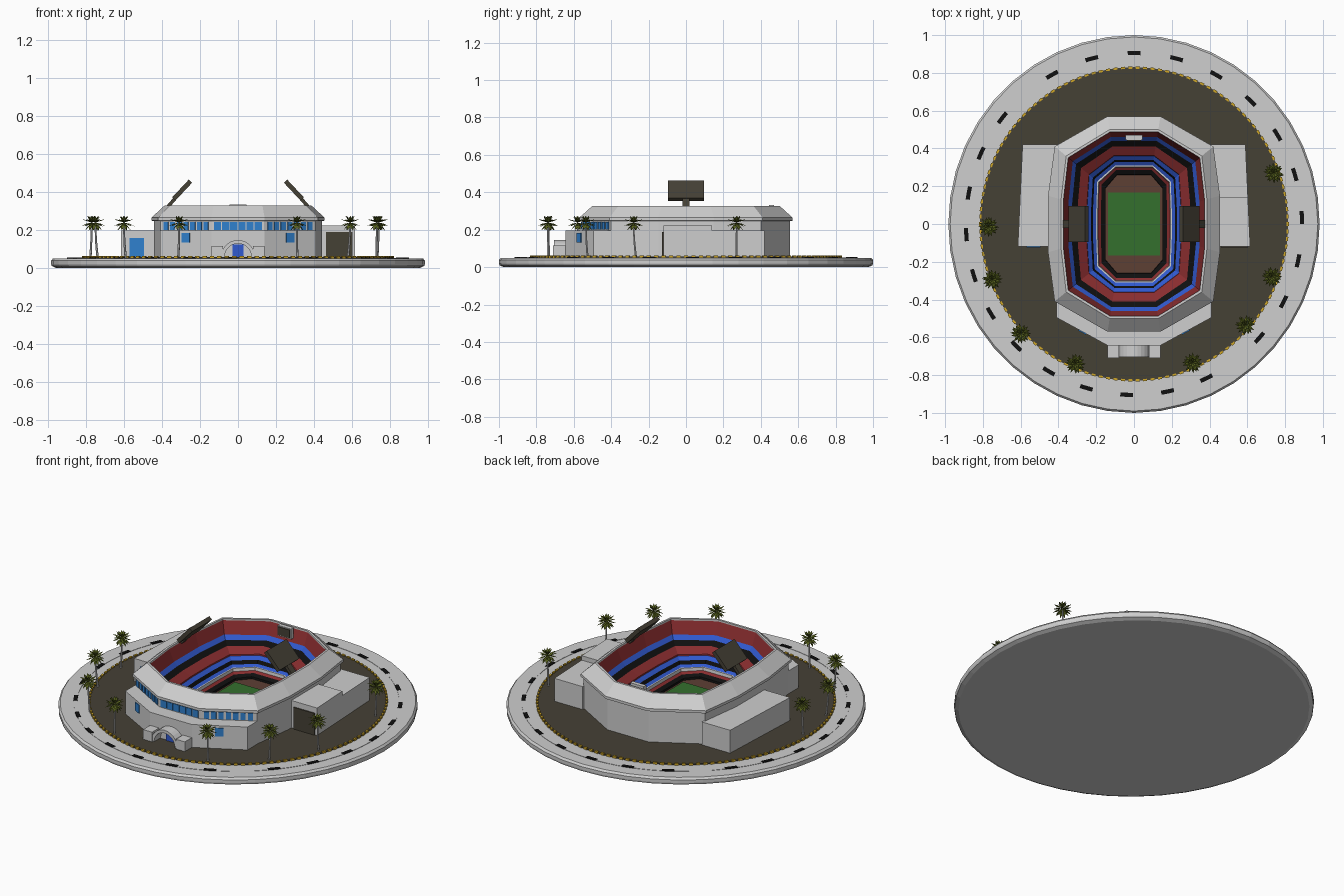
import bpy, bmesh, math, random
from mathutils import Vector

if "Cube" in bpy.data.objects:
    bpy.data.objects.remove(bpy.data.objects["Cube"])

random.seed(3)

def mat(name, *c):
    m = bpy.data.materials.new(name)
    m.diffuse_color = (*c, 1)
    m.use_nodes = True
    m.node_tree.nodes["Principled BSDF"].inputs["Base Color"].default_value = m.diffuse_color
    return m

GREY = mat("light_grey", .62, .62, .62)
ASPH = mat("asphalt_brown", .060, .052, .036)
BLACK = mat("black", .005, .005, .005)
YEL = mat("yellow", .62, .38, .02)
GLASS = mat("window_blue", .03, .22, .62)
BLUE = mat("seat_blue", .03, .10, .62)
RED = mat("seat_red", .25, .026, .028)
GREEN = mat("grass_green", .034, .16, .027)
DIRT = mat("dirt_brown", .11, .05, .034)
LEAF = mat("palm_olive", .09, .115, .012)

def finish(name, bm, mats, recalc=True):
    if recalc:
        bmesh.ops.recalc_face_normals(bm, faces=bm.faces)
    me = bpy.data.meshes.new(name)
    bm.to_mesh(me)
    bm.free()
    for m in mats:
        me.materials.append(m)
    ob = bpy.data.objects.new(name, me)
    bpy.context.collection.objects.link(ob)
    return ob

def add_loft(bm, rings, idx=None, cap0=0, cap1=0):
    """Closed loft through rings of 3D points; idx = material per segment."""
    vs = [[bm.verts.new(p) for p in r] for r in rings]
    n = len(vs[0])
    for k in range(len(vs) - 1):
        for i in range(n):
            j = (i + 1) % n
            f = bm.faces.new((vs[k][i], vs[k][j], vs[k + 1][j], vs[k + 1][i]))
            f.material_index = idx[k] if idx else 0
    bm.faces.new(vs[0]).material_index = cap0
    bm.faces.new(vs[-1]).material_index = cap1

def add_prism(bm, pts, z0, z1):
    add_loft(bm, [[(x, y, z) for x, y in pts] for z in (z0, z1)])

def prism(name, pts, z0, z1, m):
    bm = bmesh.new()
    add_prism(bm, pts, z0, z1)
    return finish(name, bm, [m])

def rect(x0, x1, y0, y1):
    return [(x0, y0), (x1, y0), (x1, y1), (x0, y1)]

def ellipse(s, z, n=44):
    return [(.983 * s * math.cos(a), s * math.sin(a), z)
            for a in (2 * math.pi * i / n for i in range(n))]

def arc(s0, s1, a0, a1, n):
    """Curved strip outline between two scales of the base ellipse."""
    t = [math.radians(a0 + (a1 - a0) * i / n) for i in range(n + 1)]
    return ([(.983 * s1 * math.cos(a), s1 * math.sin(a)) for a in t] +
            [(.983 * s0 * math.cos(a), s0 * math.sin(a)) for a in reversed(t)])

# Ground: rounded base disc and asphalt plaza
bm = bmesh.new()
add_loft(bm, [ellipse(s, z) for s, z in ((.975, 0), (.997, .01), (1, .02), (1, .038), (.99, .05))])
finish("base_disc", bm, [GREY])
bm = bmesh.new()
add_loft(bm, [ellipse(.83, .045, 88), ellipse(.83, .056, 88)])
finish("asphalt_plaza", bm, [ASPH])

# Road lane strips with black dashes, yellow kerb blocks
lanes, dashes, kerb = bmesh.new(), bmesh.new(), bmesh.new()
for a0, a1 in ((-49, 126.5), (134.6, 302.5)):
    add_prism(lanes, arc(.896, .914, a0, a1, 40), .045, .052)
    for k in range(12):
        a = a0 + (a1 - a0) * (k + .5) / 12
        add_prism(dashes, arc(.894, .916, a - 2.2, a + 2.2, 3), .046, .054)
for k in range(130):
    a = 360 * k / 130
    add_prism(kerb, arc(.822, .834, a - .75, a + .75, 1), .045, .062)
finish("road_lane_strips", lanes, [GREY])
finish("road_dashes", dashes, [BLACK])
finish("kerb_blocks", kerb, [YEL])

# Stadium: one profile lofted round a twelve-sided plan
INNER = [(.15, .06), (.15, .19), (.09, .26)]
OUTER = [(.455, .15), (.42, .41), (.14, .57)]

def plan(hy):
    t = (hy - .26) / .31
    q = [(a + (c - a) * t, b + (d - b) * t) for (a, b), (c, d) in zip(INNER, OUTER)]
    left = [(-x, y) for x, y in reversed(q)]
    return q + left + [(-x, -y) for x, y in q] + [(-x, -y) for x, y in left]

mats = [GREY, BLACK, RED, BLUE, DIRT]
profile = [(.26, .066, 1), (.262, .078, 1), (.285, .09, 2), (.30, .10, 0), (.303, .118, 0),
           (.311, .118, 3), (.328, .128, 1), (.338, .148, 3), (.36, .165, 2), (.362, .172, 2),
           (.41, .20, 1), (.44, .222, 3), (.46, .245, 2), (.487, .318, 0), (.487, .328, 0),
           (.50, .328, 0), (.57, .264, 0), (.57, .248, 0), (.557, .246, 0), (.557, .05, 0)]
bm = bmesh.new()
add_loft(bm, [[(x, y, z) for x, y in plan(h)] for h, z, _ in profile],
         [c for _, _, c in profile], cap0=4)
finish("stadium_bowl", bm, mats)
prism("playing_field", rect(-.137, .137, -.168, .166), .064, .07, GREEN)

# Front lower storey with terrace, and its porch
prism("front_storey", [(-.41, -.40), (-.41, -.495), (-.14, -.643), (.14, -.643), (.41, -.495),
                       (.41, -.40), (.13, -.54), (-.13, -.54)], .05, .195, GREY)
for s, n in ((-1, "left"), (1, "right")):
    prism("porch_block_" + n, rect(*sorted((s * .08, s * .14)), -.71, -.63), .05, .115, GREY)
bm = bmesh.new()
N = 14
prof = [(r * math.cos(math.pi * i / N), .058 + r * math.sin(math.pi * i / N))
        for r, seq in ((.088, range(N + 1)), (.07, range(N, -1, -1))) for i in seq]
add_loft(bm, [[(x, y, z) for x, z in prof] for y in (-.705, -.63)])
finish("porch_arch", bm, [GREY])
prism("entrance_door", rect(-.028, .028, -.65, -.64), .056, .122, BLUE)

# Windows: thin plates along a wall line
def add_plate(bm, p0, p1, u0, u1, z0, z1, th=.005):
    a, b = Vector(p0), Vector(p1)
    d = b - a
    n = Vector((d.y, -d.x)).normalized() * th
    q0, q1 = a + d * u0, a + d * u1
    add_prism(bm, [tuple(q0 - n), tuple(q1 - n), tuple(q1 + n), tuple(q0 + n)], z0, z1)

bm = bmesh.new()
wall = plan(.557)
L3, L2, R2, R3 = wall[7], wall[8], wall[9], wall[10]
for k in range(6):
    add_plate(bm, L2, R2, .04 + k * .155, .18 + k * .155, .2, .242)
for k in range(7):
    add_plate(bm, L3, L2, .07 + k * .13, .16 + k * .13, .2, .242)
    add_plate(bm, R2, R3, .06 + k * .13, .15 + k * .13, .2, .242)
add_plate(bm, (-.41, -.495), (-.14, -.643), .43, .58, .132, .182)
add_plate(bm, (.14, -.643), (.41, -.495), .42, .57, .132, .182)
finish("windows", bm, [GLASS])

# Side buildings and their garage doors
prism("left_building", [(-.40, -.12), (-.615, -.12), (-.59, .42), (-.40, .42)], .05, .195, GREY)
prism("left_garage_door", rect(-.57, -.495, -.125, -.115), .056, .158, GLASS)
prism("right_front_building", [(.40, -.12), (.615, -.12), (.603, .14), (.40, .14)], .05, .222, GREY)
prism("right_rear_building", [(.40, .14), (.603, .14), (.59, .42), (.40, .42)], .05, .195, GREY)
prism("right_garage_door", rect(.462, .602, -.127, -.115), .056, .188, ASPH)

# Tilted screens on posts, and the small scoreboard on the back rim
def beam(name, p0, p1, hw, th, m):
    (x0, z0), (x1, z1) = p0, p1
    n = Vector((z1 - z0, x0 - x1)).normalized() * th / 2
    sec = [(x0 + n.x, z0 + n.y), (x1 + n.x, z1 + n.y), (x1 - n.x, z1 - n.y), (x0 - n.x, z0 - n.y)]
    bm = bmesh.new()
    add_loft(bm, [[(x, y, z) for x, z in sec] for y in (-hw, hw)])
    finish(name, bm, [m])

for s, n in ((-1, "left"), (1, "right")):
    beam("screen_" + n, (s * .338, .362), (s * .25, .456), .095, .024, ASPH)
    beam("screen_post_" + n, (s * .372, .318), (s * .325, .372), .02, .018, ASPH)
prism("scoreboard_frame", rect(-.045, .045, .445, .47), .27, .333, GREY)
prism("scoreboard_face", rect(-.038, .038, .44, .446), .277, .327, ASPH)

# Palm trees: slim leaning trunk and layered drooping fronds
def palm(name, x, y):
    lean = Vector((random.uniform(-.015, .015), random.uniform(-.015, .015), 0))
    top = Vector((x, y, .238))
    base = Vector((x, y, .05)) + lean
    bm = bmesh.new()
    rings = []
    for k in range(5):
        c = base.lerp(top, k / 4) - lean * .25 * math.sin(math.pi * k / 4)
        r = .0065 - .0006 * k
        rings.append([c + Vector((r * math.cos(a), r * math.sin(a), 0))
                      for a in (math.tau * i / 6 for i in range(6))])
    add_loft(bm, rings)
    finish(name + "_trunk", bm, [GREY])
    bm = bmesh.new()
    for layer, (el, length) in enumerate(((60, .05), (25, .058), (-12, .056), (-42, .05))):
        for k in range(8):
            a = math.tau * (k + .5 * layer) / 8 + random.uniform(-.15, .15)
            e = math.radians(el)
            d = Vector((math.cos(a) * math.cos(e), math.sin(a) * math.cos(e), math.sin(e)))
            w = Vector((-math.sin(a), math.cos(a), 0)) * .009
            mid, tip = top + d * length * .55, top + d * length - Vector((0, 0, .008))
            v = [bm.verts.new(p) for p in (top, mid + w - Vector((0, 0, .004)), tip,
                                           mid - w - Vector((0, 0, .004)), mid)]
            for f in ((0, 1, 4), (1, 2, 4), (2, 3, 4), (3, 0, 4)):
                bm.faces.new([v[i] for i in f])
    finish(name + "_fronds", bm, [LEAF], False)

for i, (x, y) in enumerate([(.74, .27), (.73, -.28), (.59, -.535), (.31, -.735),
                            (-.31, -.74), (-.6, -.58), (-.75, -.295), (-.77, -.015)]):
    palm("palm_%d" % (i + 1), x, y)
